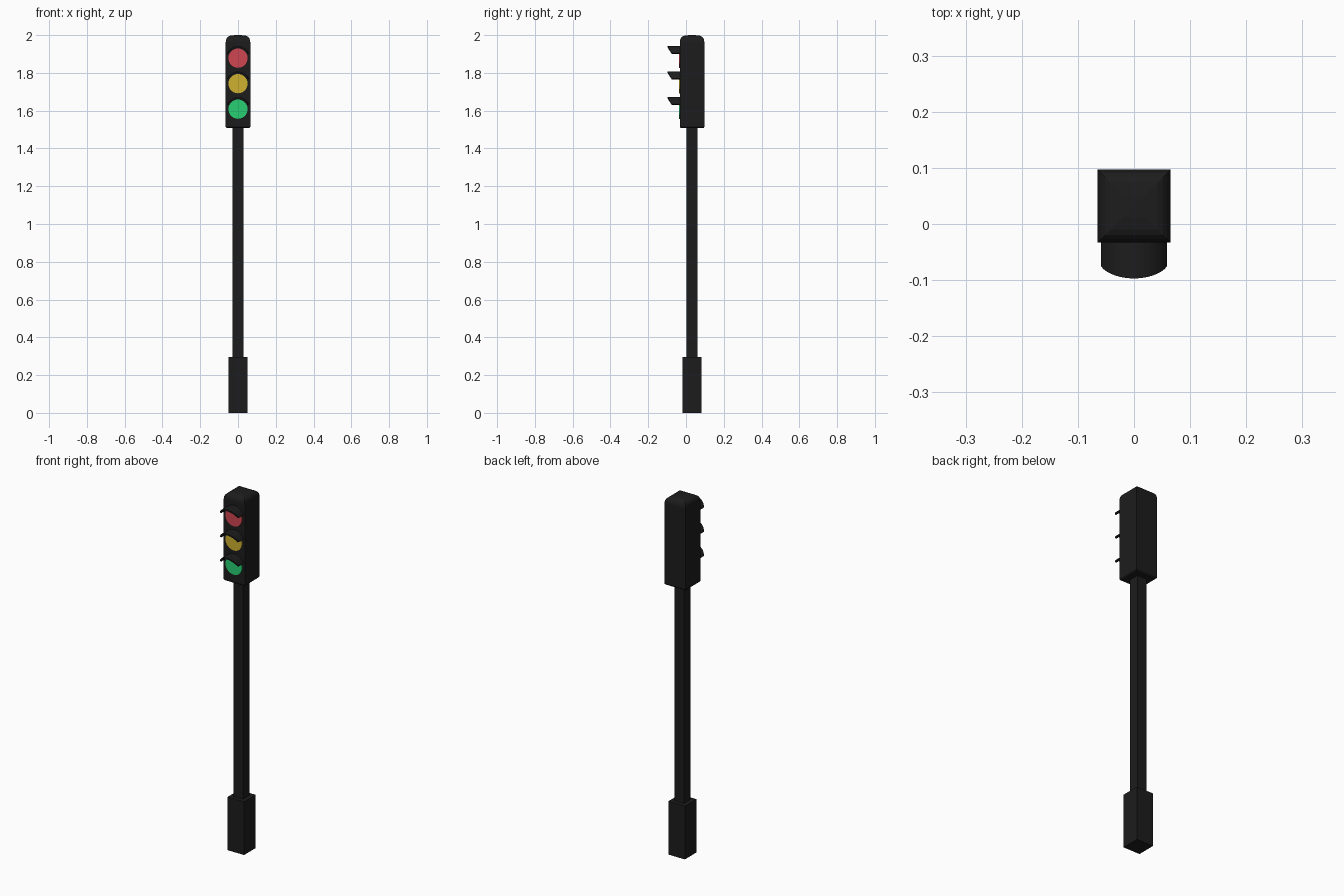
import bpy, bmesh, math

if "Cube" in bpy.data.objects:
    bpy.data.objects.remove(bpy.data.objects["Cube"])

CY = 0.032  # depth centre of post and head


def material(name, rgb):
    m = bpy.data.materials.new(name)
    m.diffuse_color = (*rgb, 1)
    m.use_nodes = True
    m.node_tree.nodes["Principled BSDF"].inputs["Base Color"].default_value = m.diffuse_color
    return m


BLACK = material("black", (0.012, 0.012, 0.012))
LAMPS = [("red", 1.878, (0.62, 0.06, 0.08)),
         ("yellow", 1.743, (0.62, 0.44, 0.03)),
         ("green", 1.608, (0.02, 0.62, 0.17))]


def finish(name, bm, mat):
    bmesh.ops.recalc_face_normals(bm, faces=bm.faces[:])
    me = bpy.data.meshes.new(name)
    bm.to_mesh(me)
    bm.free()
    me.materials.append(mat)
    ob = bpy.data.objects.new(name, me)
    bpy.context.collection.objects.link(ob)
    return ob


def loft(name, rings, mat):
    """Skin a list of equally sized point rings and cap both ends."""
    bm = bmesh.new()
    rows = [[bm.verts.new(p) for p in r] for r in rings]
    n = len(rows[0])
    for a, b in zip(rows, rows[1:]):
        for i in range(n):
            j = (i + 1) % n
            bm.faces.new((a[i], a[j], b[j], b[i]))
    bm.faces.new(rows[0])
    bm.faces.new(rows[-1])
    return finish(name, bm, mat)


def square_stack(name, profile):
    """Square column from (half width, height) pairs."""
    return loft(name, [[(sx * h, CY + sy * h, z) for sx, sy in
                        ((-1, -1), (1, -1), (1, 1), (-1, 1))]
                       for h, z in profile], BLACK)


# Base and pole
square_stack("base", [(0.051, 0), (0.051, 0.297)])
square_stack("pole", [(0.029, 0.29), (0.029, 1.515)])

# Signal head with a softly domed square roof
square_stack("signal_head", [(0.06, 1.507), (0.065, 1.513), (0.065, 1.963),
                             (0.0635, 1.975), (0.059, 1.985), (0.052, 1.992),
                             (0.042, 1.9965), (0.02, 1.9995), (0.002, 2.0)])


def disc(name, z, r, mat):
    circle = [(r * math.cos(i * math.tau / 32), r * math.sin(i * math.tau / 32))
              for i in range(32)]
    loft(name, [[(x, y, z + h) for x, h in circle] for y in (-0.03, -0.038)], mat)


# Each visor is an arched strip with a slanted front edge
def visor(name, z, ro=0.064, t=0.008, steps=16):
    a0 = math.radians(24)
    rings = []
    for i in range(steps + 1):
        a = a0 + (math.pi - 2 * a0) * i / steps
        c, s = math.cos(a), math.sin(a)
        front = -0.076 - 0.021 * (s - math.sin(a0)) / (1 - math.sin(a0))
        rings.append([(r * c, y, z + r * s) for r, y in
                      ((ro, -0.03), (ro, front), (ro - t, front), (ro - t, -0.03))])
    loft(name, rings, BLACK)


for colour, z, rgb in LAMPS:
    disc(colour + "_lamp", z, 0.051, material(colour, rgb))
    visor(colour + "_visor", z)
